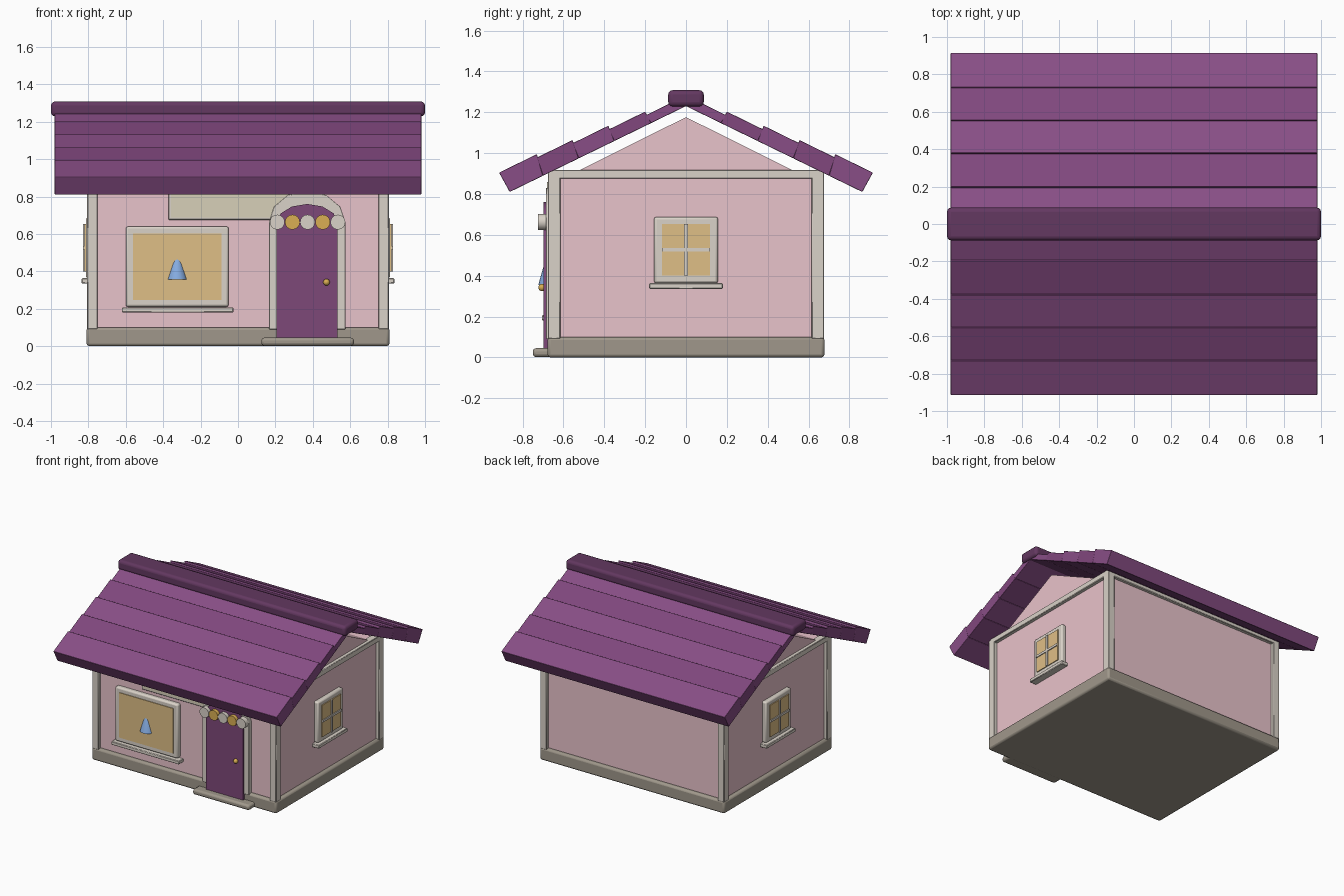
import bpy, bmesh, math
from mathutils import Vector

if "Cube" in bpy.data.objects:
    bpy.data.objects.remove(bpy.data.objects["Cube"])


def mat(name, r, g, b):
    m = bpy.data.materials.new(name)
    m.diffuse_color = (r ** 2.2, g ** 2.2, b ** 2.2, 1)
    m.use_nodes = True
    m.node_tree.nodes["Principled BSDF"].inputs["Base Color"].default_value = m.diffuse_color
    return m


PINK = mat("pink", .91, .76, .79)
CREAM = mat("cream", .85, .82, .78)
PANEL = mat("panel", .84, .81, .72)
STONE = mat("stone", .62, .59, .54)
PURPLE = mat("purple", .53, .31, .52)
PURPLE2 = mat("purple_alt", .50, .285, .49)
CAP = mat("dark_purple", .39, .23, .38)
DOOR = mat("door_purple", .49, .29, .47)
GLASS = mat("glass", .87, .74, .52)
GOLD = mat("gold", .85, .68, .33)
BLUE = mat("blue", .52, .67, .88)


def finish(name, bm, m, bevel=0, seg=2):
    bmesh.ops.recalc_face_normals(bm, faces=bm.faces)
    me = bpy.data.meshes.new(name)
    bm.to_mesh(me)
    bm.free()
    me.materials.append(m)
    me.shade_smooth()
    me.set_sharp_from_angle(angle=math.radians(35))
    ob = bpy.data.objects.new(name, me)
    bpy.context.collection.objects.link(ob)
    if bevel:
        b = ob.modifiers.new("bevel", 'BEVEL')
        b.width, b.segments = bevel, seg
    return ob


def box(name, x, y, z, m, bevel=0, seg=2):
    """Box from (min, max) pairs."""
    bm = bmesh.new()
    bmesh.ops.create_cube(bm, size=1)
    for v in bm.verts:
        v.co = [lo + (c + .5) * (hi - lo) for c, (lo, hi) in zip(v.co, (x, y, z))]
    return finish(name, bm, m, bevel, seg)


def prism(name, pts, depth, m, bevel=0):
    """Extrude a planar 3D polygon along a vector."""
    bm = bmesh.new()
    f = bm.faces.new([bm.verts.new(p) for p in pts])
    new = bmesh.ops.extrude_face_region(bm, geom=[f])["geom"]
    bmesh.ops.translate(bm, vec=Vector(depth),
                        verts=[g for g in new if isinstance(g, bmesh.types.BMVert)])
    return finish(name, bm, m, bevel)


def lathe(name, prof, loc, m, n=16, axis='Z'):
    """Spin an (r, h) profile round an axis."""
    bm = bmesh.new()
    vs = [bm.verts.new((r, 0, h)) for r, h in prof]
    es = [bm.edges.new(p) for p in zip(vs, vs[1:])]
    bmesh.ops.spin(bm, geom=vs + es, axis=(0, 0, 1), cent=(0, 0, 0),
                   angle=math.tau, steps=n)
    bmesh.ops.remove_doubles(bm, verts=bm.verts, dist=1e-4)
    for v in bm.verts:
        if axis == 'Y':
            v.co = (v.co.x, -v.co.z, v.co.y)
        v.co += Vector(loc)
    return finish(name, bm, m)


def arch(name, cx, w, z0, z1, rise, y, m, bevel=0, n=6):
    """Upright board with an elliptical top."""
    pts = [(cx - w, y[0], z0), (cx + w, y[0], z0)]
    pts += [(cx + w * math.cos(math.pi * i / n), y[0], z1 + rise * math.sin(math.pi * i / n))
            for i in range(n + 1)]
    return prism(name, pts, (0, y[1] - y[0], 0), m, bevel)


# Base, walls and gable
box("base", (-.81, .81), (-.678, .678), (0, .10), STONE, .015)
box("walls", (-.78, .78), (-.65, .65), (.09, .90), PINK)
prism("gable", [(-.78, -.63, .862), (-.78, .63, .862), (-.78, 0, 1.176)], (1.56, 0, 0), PINK)

# Corner posts and top beams
for sx in (-1, 1):
    for sy in (-1, 1):
        box("corner_post", sorted((sx * .75, sx * .807)), sorted((sy * .614, sy * .676)),
            (.09, .885), CREAM, .004, 1)
    box("side_beam", sorted((sx * .75, sx * .807)), (-.676, .676), (.875, .918), CREAM, .004, 1)
for sy in (-1, 1):
    box("long_beam", (-.807, .807), sorted((sy * .614, sy * .676)), (.875, .918), CREAM, .004, 1)

# Roof courses: straight underside, stepped top, both slopes
tops = [(.915, .904), (.73, .995), (.555, 1.064), (.38, 1.134), (.20, 1.203), (.02, 1.272)]


def under(y):
    return 1.23 - .487 * y


for s in (-1, 1):
    for i in range(5):
        (ya, _), (yb, zb) = tops[i], tops[i + 1]
        za = zb - .49 * (ya - yb)
        la = .863 if i == 0 else ya - .03
        lb = 0 if i == 4 else yb - .03
        pts = [(-.98, s * la, under(la)), (-.98, s * ya, za),
               (-.98, s * yb, zb), (-.98, s * lb, under(lb))]
        prism("roof_course", pts, (1.96, 0, 0), PURPLE2 if i % 2 else PURPLE, .003)
box("ridge_cap", (-1, 1), (-.087, .087), (1.228, 1.308), CAP, .022, 3)

# Side windows with cross bars and sills
for s in (-1, 1):
    def sx(a, b):
        return sorted((s * a, s * b))
    box("side_window_frame", sx(.77, .814), (-.157, .157), (.363, .688), CREAM, .012)
    box("side_window_glass", sx(.78, .821), (-.118, .118), (.40, .652), GLASS)
    box("side_window_bar", sx(.79, .829), (-.009, .009), (.40, .652), CREAM)
    box("side_window_bar", sx(.79, .828), (-.118, .118), (.518, .536), CREAM)
    box("side_window_sill", sx(.77, .836), (-.18, .18), (.335, .363), CREAM, .004, 1)

# Shop window with bell
box("shop_window_frame", (-.60, -.05), (-.685, -.64), (.21, .64), CREAM, .012)
box("shop_window_glass", (-.562, -.088), (-.69, -.65), (.247, .603), GLASS)
box("shop_window_sill", (-.62, -.025), (-.705, -.64), (.18, .207), CREAM, .004, 1)
lathe("bell", [(0, .355), (.055, .355), (.028, .45), (.018, .472), (0, .48)],
      (-.325, -.668, 0), BLUE)

# Blank fascia board under the eave
box("fascia_frame", (-.372, .372), (-.676, -.64), (.675, .872), CREAM, .004, 1)
box("fascia_panel", (-.358, .358), (-.681, -.65), (.689, .858), PANEL)

# Door, surround, knob and step
arch("door_surround", .37, .205, .09, .66, .17, (-.686, -.64), CREAM, .004)
arch("door", .37, .163, .04, .66, .10, (-.697, -.65), DOOR)
lathe("door_knob", [(.018 * math.sin(math.pi * i / 8), .018 * math.cos(math.pi * i / 8))
                    for i in range(9)], (.473, -.705, .342), GOLD)
box("door_step", (.125, .62), (-.75, -.60), (.002, .045), STONE, .015)

# Row of discs over the door
for i in range(5):
    lathe("door_disc", [(0, 0), (.04, 0), (.04, .04), (0, .04)],
          (.21 + .081 * i, -.685, .663), GOLD if i % 2 else CREAM, 16, 'Y')
